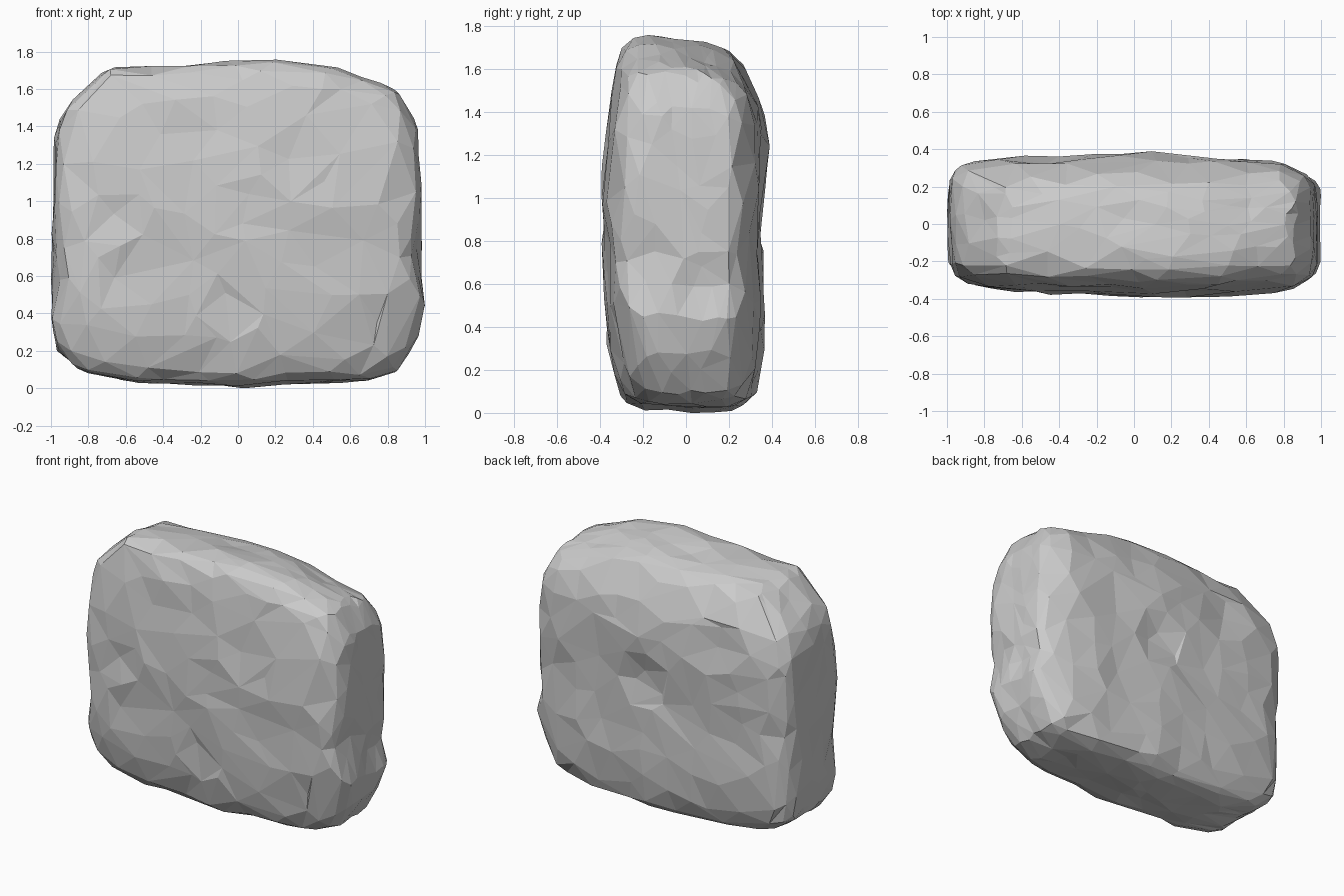
import bpy
import bmesh
import random
from mathutils import Matrix, Vector, noise

random.seed(4)
cube = bpy.data.objects.get("Cube")
if cube:
    bpy.data.objects.remove(cube, do_unlink=True)

# Outline of the slab in x and z, anticlockwise from the right
OUTLINE = [(0.98, 1.1), (0.95, 1.4), (0.85, 1.58), (0.53, 1.71), (0.27, 1.745),
           (-0.2, 1.735), (-0.7, 1.7), (-0.93, 1.5), (-0.98, 1.35), (-0.99, 1.0),
           (-0.99, 0.35), (-0.96, 0.2), (-0.83, 0.08), (-0.55, 0.03), (-0.03, 0.01),
           (0.68, 0.03), (0.84, 0.09), (0.96, 0.28), (1.0, 0.45), (0.98, 0.6)]
# Half thickness by height, and its factor by width
FRONT = [(0, 0.34), (0.45, 0.38), (0.95, 0.4), (1.4, 0.365), (1.76, 0.355)]
BACK = [(0, 0.355), (0.3, 0.37), (0.8, 0.36), (1.2, 0.385), (1.5, 0.36), (1.76, 0.27)]
FRONT_WIDTH = [(-1, 0.88), (-0.6, 0.92), (-0.15, 0.94), (0.1, 1), (0.4, 0.96), (1, 0.92)]
BACK_WIDTH = [(-1, 0.95), (-0.4, 0.95), (0.1, 1), (0.4, 0.92), (0.75, 0.9), (1, 0.77)]
# Chipped spots: centre, radius, push
CHIPS = [((-0.6, -0.35, 0.55), 0.17, (0, 0.025, 0)),
         ((-0.05, -0.37, 0.42), 0.18, (0, 0.025, 0)),
         ((0.05, -0.38, 0.95), 0.18, (0, 0.02, 0)),
         ((-0.62, -0.35, 0.93), 0.15, (0, 0.02, 0)),
         ((0.85, -0.34, 0.2), 0.35, (0, 0.03, 0)),
         ((0.97, 0.1, 0.58), 0.17, (-0.03, 0, 0)),
         ((0.95, -0.2, 0.7), 0.16, (-0.02, 0, 0)),
         ((0.55, 0.12, 1.67), 0.16, (0, 0, -0.025)),
         ((0.1, 0.38, 0.92), 0.2, (0, -0.03, 0)),
         ((-0.5, 0.36, 1.32), 0.16, (0, -0.03, 0)),
         ((-0.97, -0.2, 0.55), 0.15, (0.02, 0, 0))]
MIDDLE = Vector((0, 0.88))
POWER = 6.3


def reach(direction):
    """Distance from the middle to the outline."""
    points = [Vector(p) - MIDDLE for p in OUTLINE]
    for a, b in zip(points, points[1:] + points[:1]):
        edge = b - a
        den = direction.cross(edge)
        if abs(den) > 1e-9:
            t, u = a.cross(edge) / den, a.cross(direction) / den
            if t > 0 and -1e-6 <= u <= 1 + 1e-6:
                return t
    return 0.9


def lookup(table, value):
    for (k0, v0), (k1, v1) in zip(table, table[1:]):
        if value <= k1:
            return v0 + (v1 - v0) * max(0, value - k0) / (k1 - k0)
    return table[-1][1]


def slab_point(direction):
    """Map a direction to the rounded slab."""
    flat = Vector((direction.x, direction.z))
    rho, y = flat.length, direction.y
    size = (rho ** POWER + abs(y) ** POWER) ** (1 / POWER)
    if rho > 1e-6:
        flat = flat / rho
        flat = flat * reach(flat) * rho / size
    x, z = flat.x, flat.y + MIDDLE.y
    if y < 0:
        depth = lookup(FRONT, z) * lookup(FRONT_WIDTH, x)
    else:
        depth = lookup(BACK, z) * lookup(BACK_WIDTH, x)
    y = y / size * depth
    # The top falls away towards the back
    top = min(1, max(0, (z - 1.2) / 0.4))
    return Vector((x, y, z - 0.17 * top * max(0, y + 0.08)))


# Rounded slab with rough noise and chips
bm = bmesh.new()
bmesh.ops.create_icosphere(bm, subdivisions=5, radius=1)
for v in bm.verts:
    jitter = Vector([random.uniform(-0.014, 0.014) for _ in range(3)])
    p = slab_point((v.co + jitter).normalized())
    rough = noise.noise_vector(p * 3.3) * 0.015 + noise.noise_vector(p * 7) * 0.013
    for centre, radius, push in CHIPS:
        near = 1 - (p - Vector(centre)).length / radius
        if near > 0:
            rough += Vector(push) * min(1, near * 1.8)
    v.co = p + rough
mesh = bpy.data.meshes.new("rock_slab")
bm.to_mesh(mesh)
bm.free()
rock = bpy.data.objects.new("rock_slab", mesh)
bpy.context.collection.objects.link(rock)

# Reduce to irregular flat facets
facets = rock.modifiers.new("facets", 'DECIMATE')
facets.ratio = 0.16
bpy.context.view_layer.objects.active = rock
rock.select_set(True)
bpy.ops.object.modifier_apply(modifier=facets.name)
for face in mesh.polygons:
    face.use_smooth = False

# Stand on the ground
lowest = min(v.co.z for v in mesh.vertices)
mesh.transform(Matrix.Translation((0, 0, -lowest)))

# Plain stone colour
stone = bpy.data.materials.new("stone_grey")
stone.use_nodes = True
colour = (0.6, 0.6, 0.6, 1)
stone.diffuse_color = colour
stone.node_tree.nodes["Principled BSDF"].inputs["Base Color"].default_value = colour
mesh.materials.append(stone)
